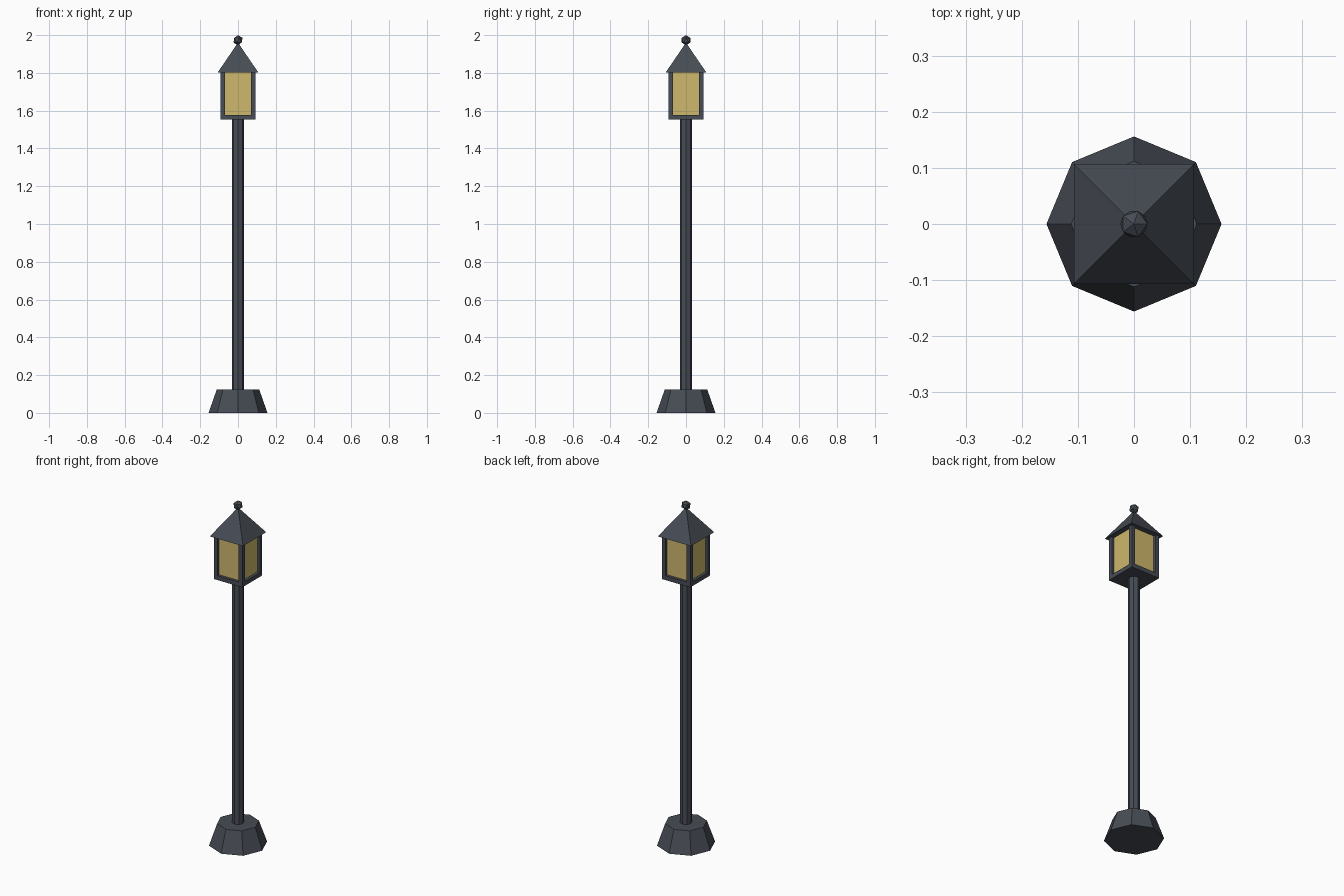
import bpy
from math import pi, sqrt

cube = bpy.data.objects.get("Cube")
if cube:
    bpy.data.objects.remove(cube, do_unlink=True)


def make_material(name, color):
    mat = bpy.data.materials.new(name)
    mat.use_nodes = True
    mat.diffuse_color = color
    mat.node_tree.nodes["Principled BSDF"].inputs["Base Color"].default_value = color
    return mat


iron = make_material("dark iron", (0.063, 0.072, 0.09, 1))
glass = make_material("amber glass", (0.62, 0.48, 0.15, 1))


def finish(name, mat):
    obj = bpy.context.object
    obj.name = name
    obj.data.materials.append(mat)
    return obj


def frustum(name, sides, r_low, r_high, z_low, z_high, turn=0):
    bpy.ops.mesh.primitive_cone_add(
        vertices=sides, radius1=r_low, radius2=r_high, depth=z_high - z_low,
        location=(0, 0, (z_low + z_high) / 2), rotation=(0, 0, turn))
    return finish(name, iron)


def box(name, mat, x, y, half, z_low, z_high):
    bpy.ops.mesh.primitive_cube_add(size=1, location=(x, y, (z_low + z_high) / 2))
    bpy.context.object.scale = (2 * half, 2 * half, z_high - z_low)
    return finish(name, mat)


# Foot and pole
frustum("base", 8, 0.156, 0.112, 0, 0.125)
frustum("pole", 8, 0.032, 0.032, 0.125, 1.555)

# Lantern: floor plate, glass core and corner posts
HALF, POST = 0.092, 0.0115
FLOOR, SILL, EAVES = 1.553, 1.578, 1.803
box("lantern_floor", iron, 0, 0, HALF, FLOOR, SILL)
box("lantern_glass", glass, 0, 0, 0.076, SILL, EAVES)
corner = HALF - POST
for side, sx in (("left", 1), ("right", -1)):
    for end, sy in (("front", -1), ("back", 1)):
        box(f"{end}_{side}_post", iron, sx * corner, sy * corner, POST, SILL, EAVES)

# Pyramid roof and finial
frustum("roof", 4, 0.107 * sqrt(2), 0, EAVES, 1.96, pi / 4)
bpy.ops.mesh.primitive_ico_sphere_add(subdivisions=1, radius=0.027, location=(0, 0, 1.973))
finish("finial", iron)
